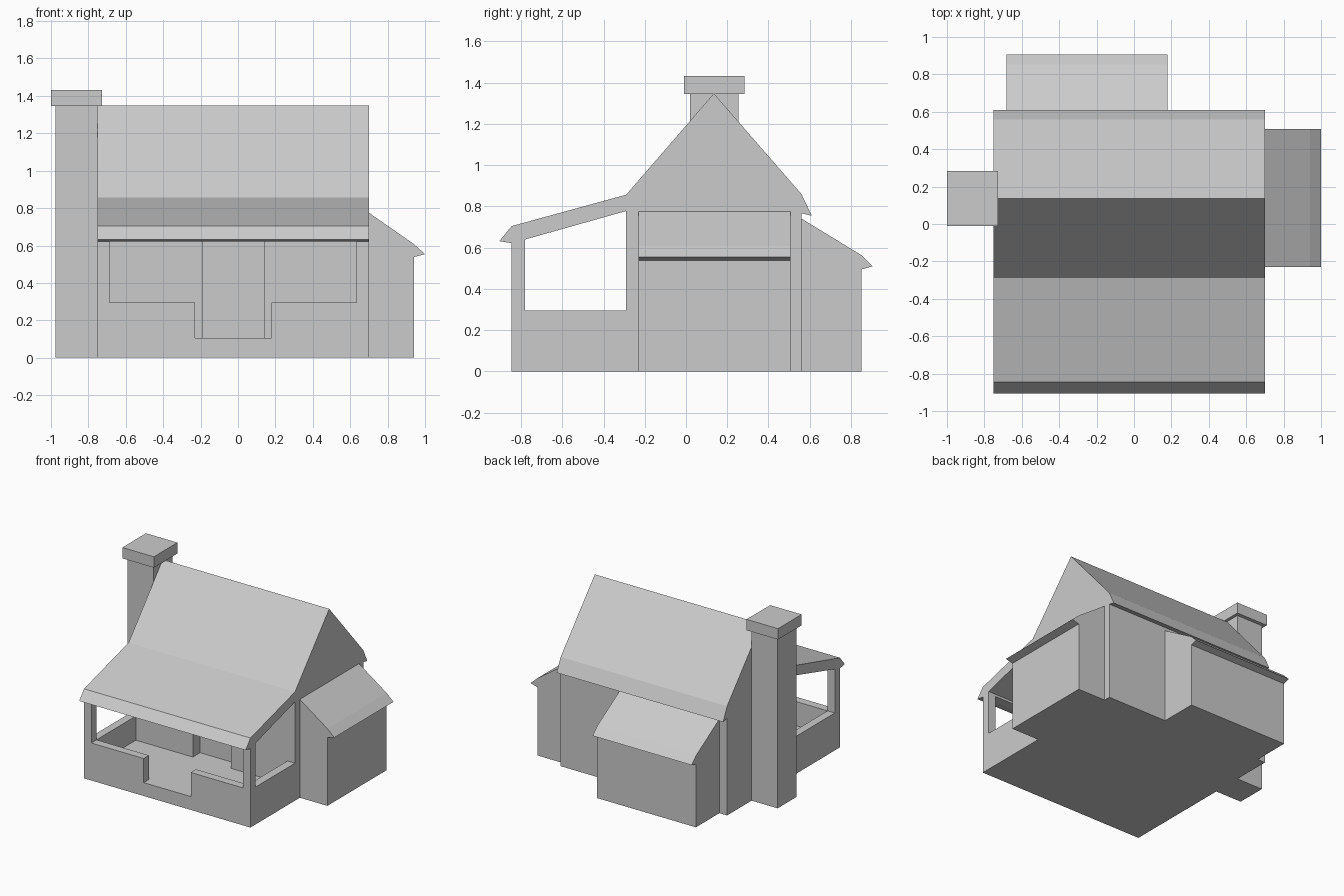
import bpy, bmesh

cube = bpy.data.objects.get("Cube")
if cube:
    bpy.data.objects.remove(cube, do_unlink=True)

# One plain grey for the whole house
GREY = (0.6, 0.6, 0.6, 1.0)
grey = bpy.data.materials.new("plain_grey")
grey.use_nodes = True
grey.diffuse_color = GREY
grey.node_tree.nodes["Principled BSDF"].inputs["Base Color"].default_value = GREY


def prism(name, profile, axis, start, end):
    """Extrude a (horizontal, z) profile along the x or y axis."""
    def place(t, h, z):
        return (t, h, z) if axis == "x" else (h, t, z)
    bm = bmesh.new()
    face = bm.faces.new([bm.verts.new(place(start, h, z)) for h, z in profile])
    grown = bmesh.ops.extrude_face_region(bm, geom=[face])["geom"]
    step = place(end - start, 0, 0) if axis == "x" else (0, end - start, 0)
    bmesh.ops.translate(bm, vec=step,
                        verts=[v for v in grown if isinstance(v, bmesh.types.BMVert)])
    bmesh.ops.recalc_face_normals(bm, faces=bm.faces)
    mesh = bpy.data.meshes.new(name)
    bm.to_mesh(mesh)
    bm.free()
    mesh.materials.append(grey)
    obj = bpy.data.objects.new(name, mesh)
    bpy.context.collection.objects.link(obj)
    return obj


def box(name, x0, x1, y0, y1, z0, z1):
    return prism(name, [(x0, z0), (x1, z0), (x1, z1), (x0, z1)], "y", y0, y1)


def cut(target, cutter):
    """Subtract the cutter for good, then discard it."""
    cutter.hide_render = True
    mod = target.modifiers.new("cut", "BOOLEAN")
    mod.operation = "DIFFERENCE"
    mod.solver = "EXACT"
    mod.object = cutter
    graph = bpy.context.evaluated_depsgraph_get()
    mesh = bpy.data.meshes.new_from_object(target.evaluated_get(graph))
    target.modifiers.clear()
    target.data = mesh
    bpy.data.objects.remove(cutter, do_unlink=True)


LEFT_END, RIGHT_END = -0.75, 0.70
INNER = (-0.687, 0.634)
PORCH_FRONT, PORCH_BACK = -0.78, -0.29
FLOOR, SILL, LINTEL = 0.105, 0.295, 0.622

# House body: gable roof running down over the porch, with eaves
house = prism("house_body", [
    (-0.845, 0), (-0.845, LINTEL), (-0.905, 0.632), (-0.845, 0.705),
    (-0.29, 0.857), (0.135, 1.348), (0.56, 0.86), (0.61, 0.755),
    (0.56, 0.767), (0.56, 0)], "x", LEFT_END, RIGHT_END)

# Porch: open sides, sunken floor, front opening, entry gap, door recess
cut(house, prism("porch_sides", [
    (PORCH_FRONT, SILL), (PORCH_BACK, SILL), (PORCH_BACK, 0.778),
    (PORCH_FRONT, 0.64)], "x", -1.2, 1.2))
cut(house, box("porch_floor", *INNER, PORCH_FRONT, PORCH_BACK, FLOOR, 0.45))
cut(house, box("porch_front", *INNER, -1, -0.6, SILL, LINTEL))
cut(house, box("porch_entry", -0.23, 0.18, -1, -0.6, FLOOR, 0.4))
cut(house, box("door_recess", -0.19, 0.14, -0.5, -0.20, FLOOR, 0.72))

# Lean-to on the side and lean-to at the back
prism("side_annex", [
    (0.69, 0), (0.94, 0), (0.94, 0.538), (1.0, 0.554), (0.94, 0.608),
    (0.70, 0.775), (0.69, 0.775)], "y", -0.23, 0.507)
prism("back_annex", [
    (0.55, 0), (0.852, 0), (0.852, 0.495), (0.905, 0.51), (0.852, 0.563),
    (0.56, 0.741), (0.55, 0.741)], "x", -0.683, 0.18)

# Chimney stack and cap
box("chimney_stack", -0.977, LEFT_END, 0.02, 0.255, 0, 1.35)
box("chimney_cap", -1.0, -0.726, -0.01, 0.283, 1.346, 1.432)
